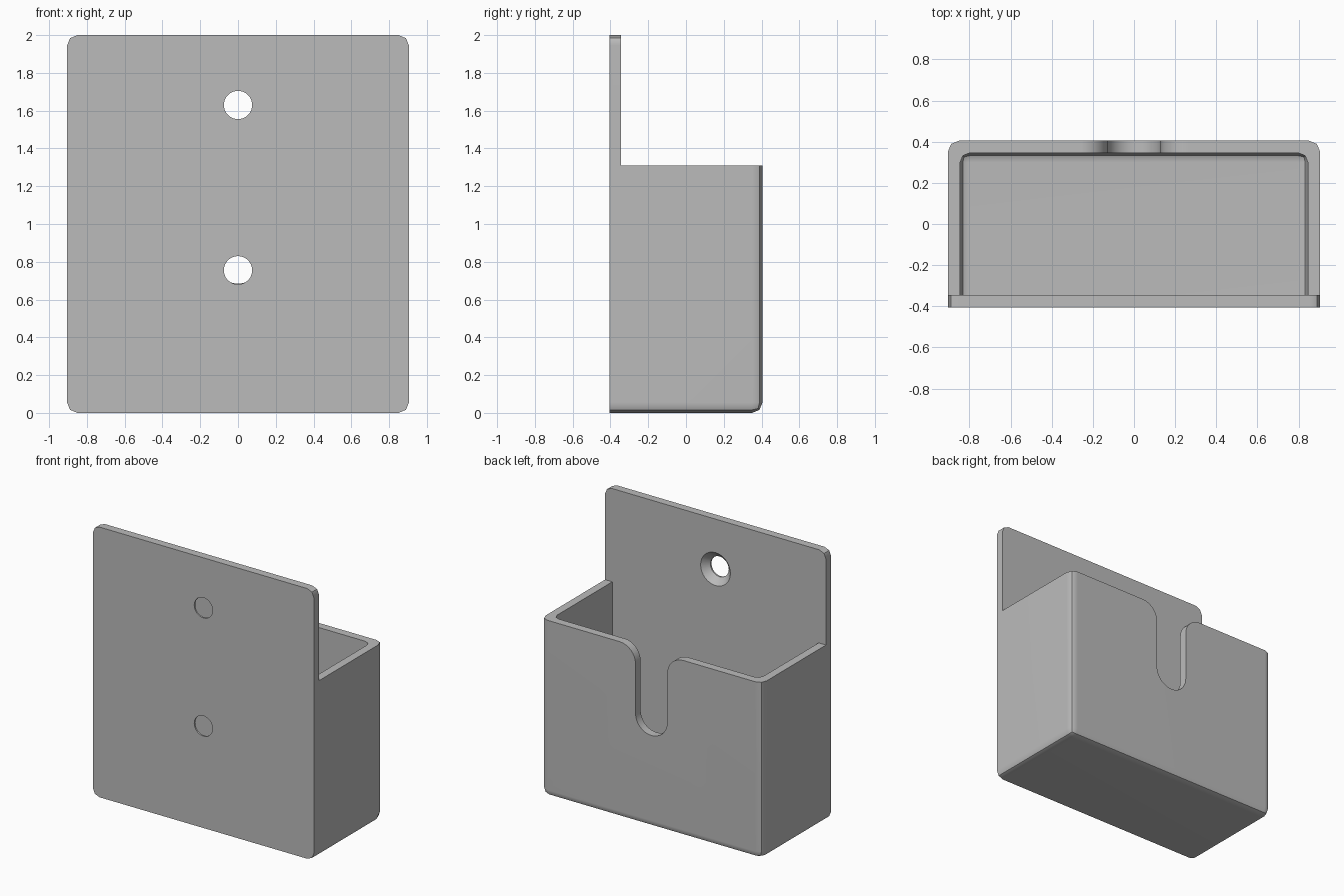
import bpy
import bmesh
from math import cos, sin, pi, radians

if "Cube" in bpy.data.objects:
    bpy.data.objects.remove(bpy.data.objects["Cube"], do_unlink=True)

W, D, T = 0.905, 0.405, 0.06          # half width, half depth, wall thickness
RIM, TOP = 1.31, 2.0                  # tray rim and back plate heights
INNER = D - T

grey = bpy.data.materials.new("plain grey")
grey.use_nodes = True
grey.diffuse_color = (0.5, 0.5, 0.5, 1)
grey.node_tree.nodes["Principled BSDF"].inputs["Base Color"].default_value = (0.5, 0.5, 0.5, 1)


def extrude(name, points, direction, edge_rule=None, radius=0.0):
    """Extrude a flat outline and round the edges picked by edge_rule."""
    bm = bmesh.new()
    face = bm.faces.new([bm.verts.new(p) for p in points])
    moved = bmesh.ops.extrude_face_region(bm, geom=[face])["geom"]
    bmesh.ops.translate(bm, vec=direction,
                        verts=[v for v in moved if isinstance(v, bmesh.types.BMVert)])
    bmesh.ops.recalc_face_normals(bm, faces=bm.faces)
    if edge_rule:
        edges = [e for e in bm.edges if edge_rule(e.verts[0].co, e.verts[1].co)]
        bmesh.ops.bevel(bm, geom=edges, offset=radius, segments=2,
                        profile=0.5, affect='EDGES')
    return add_object(name, bm)


def add_object(name, bm):
    bmesh.ops.recalc_face_normals(bm, faces=bm.faces)
    mesh = bpy.data.meshes.new(name)
    bm.to_mesh(mesh)
    bm.free()
    mesh.materials.append(grey)
    obj = bpy.data.objects.new(name, mesh)
    bpy.context.collection.objects.link(obj)
    return obj


def near(a, b):
    return abs(a - b) < 1e-4


def rounded_edge(a, b, back, floor):
    """Back uprights, the low back edge and the low side edges."""
    on_back = near(a.y, back) and near(b.y, back)
    on_floor = near(a.z, floor) and near(b.z, floor)
    on_side = near(a.x, b.x)
    return (on_back and (on_side or on_floor)) or (on_floor and on_side)


def body_edge(a, b):
    plate_corner = near(a.z, TOP) and near(b.z, TOP) and near(a.x, b.x)
    return plate_corner or rounded_edge(a, b, D, 0)


# Body: L-shaped side profile, solid
side = [(-D, 0), (D, 0), (D, RIM), (-INNER, RIM), (-INNER, TOP), (-D, TOP)]
body = extrude("wall_holder", [(-W, y, z) for y, z in side], (2 * W, 0, 0),
               body_edge, 0.055)

# Tray cavity
hollow = [(-INNER, T), (INNER, T), (INNER, RIM + 0.2), (-INNER, RIM + 0.2)]
cavity = extrude("cavity_cutter", [(T - W, y, z) for y, z in hollow],
                 (2 * (W - T), 0, 0),
                 lambda a, b: rounded_edge(a, b, INNER, T), 0.045)

# Slot in the tray wall, round at the bottom and flared at the rim
R, FLARE, LOW = 0.13, 0.13, 0.815
half = [(R * sin(i * pi / 24), LOW - R * cos(i * pi / 24)) for i in range(13)]
half += [(R + FLARE - FLARE * cos(i * pi / 16), RIM - FLARE + FLARE * sin(i * pi / 16))
         for i in range(9)]
half.append((R + FLARE, RIM + 0.1))
outline = half + [(-x, z) for x, z in reversed(half[1:])]
slot = extrude("slot_cutter", [(x, INNER - 0.06, z) for x, z in outline], (0, 0.2, 0))


# Countersunk screw holes
def screw_cutter(name, height):
    bm = bmesh.new()
    n = 32
    rings = []
    for y, r in [(-D - 0.05, 0.075), (-D + 0.012, 0.075), (-INNER, 0.122), (-INNER + 0.05, 0.122)]:
        rings.append([bm.verts.new((r * cos(2 * pi * i / n), y, height + r * sin(2 * pi * i / n)))
                      for i in range(n)])
    for a, b in zip(rings, rings[1:]):
        for i in range(n):
            j = (i + 1) % n
            bm.faces.new((a[i], a[j], b[j], b[i]))
    bm.faces.new(rings[0])
    bm.faces.new(rings[-1])
    return add_object(name, bm)


cutters = [cavity, slot, screw_cutter("upper_screw_cutter", 1.63),
           screw_cutter("lower_screw_cutter", 0.755)]

# Cut the body, then discard the cutters
bpy.ops.object.select_all(action='DESELECT')
bpy.context.view_layer.objects.active = body
body.select_set(True)
for cutter in cutters:
    cutter.hide_render = True
    mod = body.modifiers.new(cutter.name, 'BOOLEAN')
    mod.operation = 'DIFFERENCE'
    mod.solver = 'EXACT'
    mod.object = cutter
    bpy.ops.object.modifier_apply(modifier=mod.name)
    bpy.data.objects.remove(cutter, do_unlink=True)

# Soft roundings with crisp main edges
bpy.ops.object.shade_smooth_by_angle(angle=radians(30))
weighted = body.modifiers.new("flat faces", 'WEIGHTED_NORMAL')
weighted.keep_sharp = True
